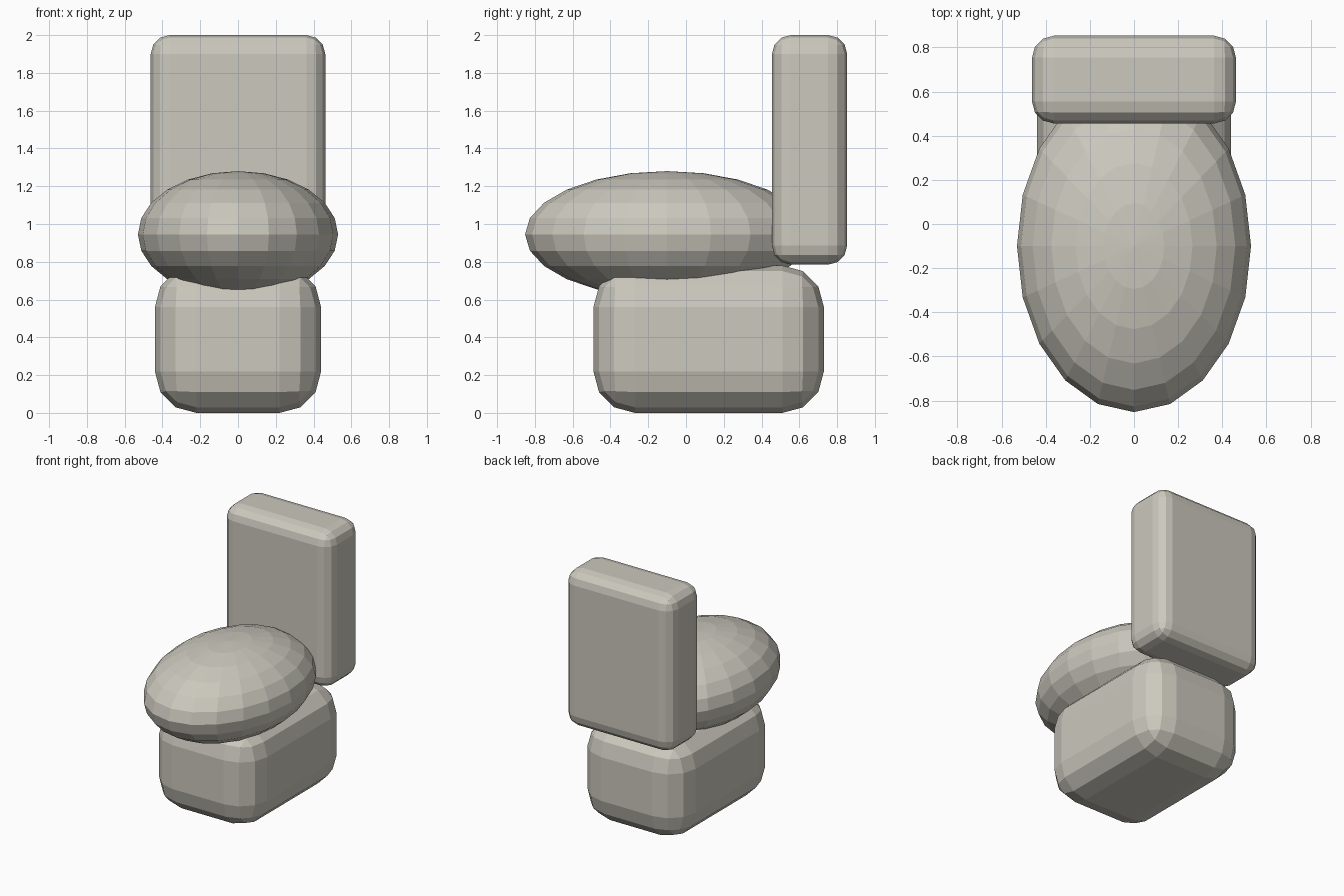
import bpy, bmesh
from mathutils import Matrix

if "Cube" in bpy.data.objects:
    bpy.data.objects.remove(bpy.data.objects["Cube"])

mat = bpy.data.materials.new("warm grey")
mat.diffuse_color = (0.60, 0.58, 0.51, 1)
mat.use_nodes = True
mat.node_tree.nodes["Principled BSDF"].inputs["Base Color"].default_value = mat.diffuse_color


def finish(bm, name):
    bmesh.ops.recalc_face_normals(bm, faces=bm.faces)
    mesh = bpy.data.meshes.new(name)
    bm.to_mesh(mesh)
    bm.free()
    mesh.materials.append(mat)
    obj = bpy.data.objects.new(name, mesh)
    bpy.context.collection.objects.link(obj)
    return obj


def rounded_box(name, lo, hi, radius):
    bm = bmesh.new()
    size = [b - a for a, b in zip(lo, hi)]
    mid = [(a + b) / 2 for a, b in zip(lo, hi)]
    bmesh.ops.create_cube(bm, size=1, matrix=Matrix.Translation(mid) @ Matrix.Diagonal((*size, 1)))
    bmesh.ops.bevel(bm, geom=bm.edges[:], offset=radius, offset_type='OFFSET',
                    segments=3, profile=0.5, affect='EDGES', clamp_overlap=True)
    return finish(bm, name)


# Foot under the bowl
rounded_box("pedestal", (-0.44, -0.49, 0.0), (0.44, 0.73, 0.78), 0.22)

# Upright water tank at the back
rounded_box("tank", (-0.462, 0.455, 0.785), (0.462, 0.853, 2.0), 0.1)

# Flattened oval bowl
bm = bmesh.new()
bmesh.ops.create_uvsphere(bm, u_segments=20, v_segments=12, radius=1,
                          matrix=Matrix.Translation((0, -0.1, 0.945)) @ Matrix.Diagonal((0.53, 0.752, 0.335, 1)))
finish(bm, "bowl")
